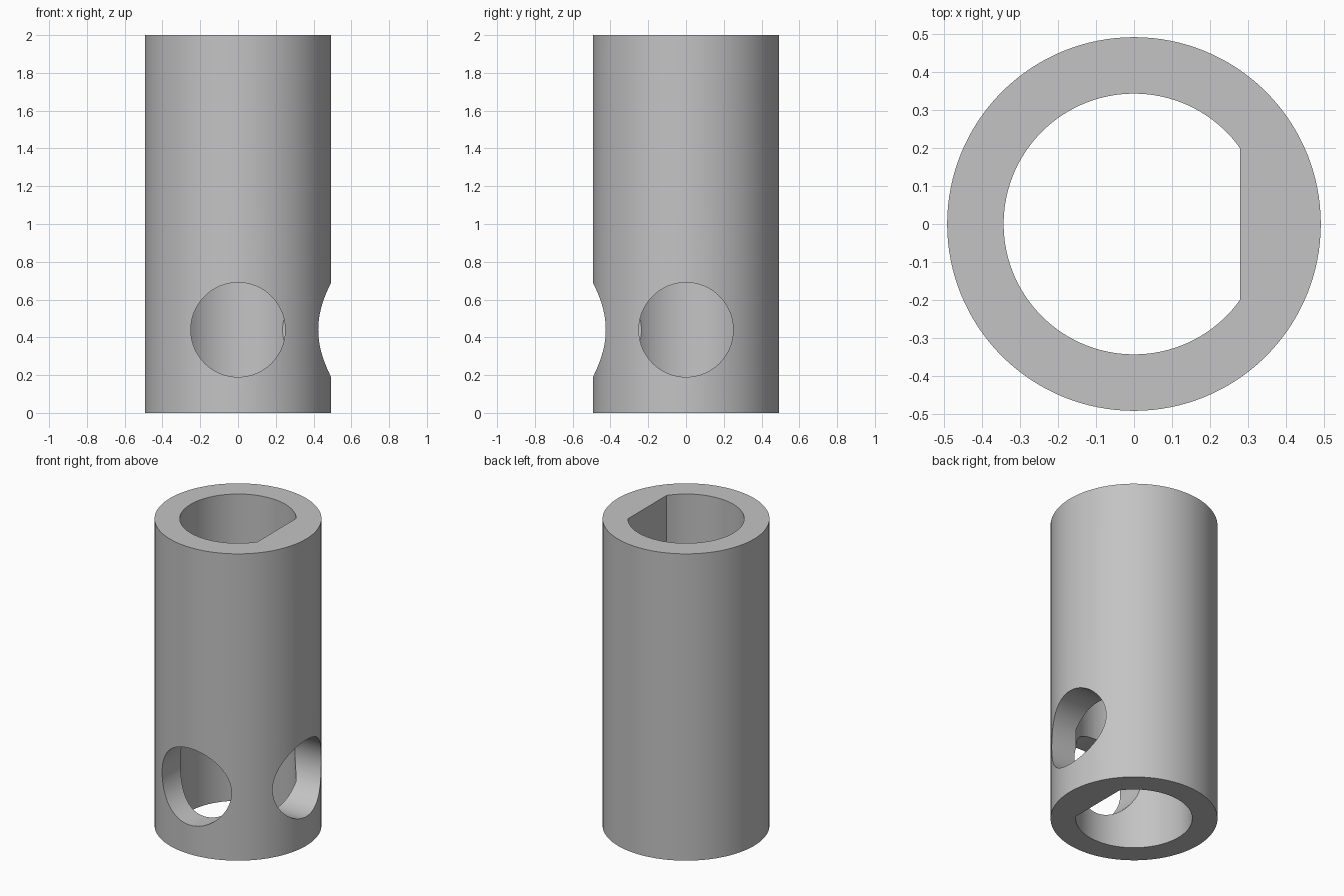
import bpy
import bmesh
import math
from mathutils import Matrix

cube = bpy.data.objects.get("Cube")
if cube:
    bpy.data.objects.remove(cube, do_unlink=True)

OUTER, BORE, FLAT, HEIGHT = 0.493, 0.344, 0.28, 2.0
HOLE_R, HOLE_Z = 0.25, 0.44

grey = bpy.data.materials.new("plain grey")
grey.use_nodes = True
colour = (0.55, 0.55, 0.55, 1)
grey.diffuse_color = colour
grey.node_tree.nodes["Principled BSDF"].inputs["Base Color"].default_value = colour


def arc(radius, start, end, steps):
    """Points on a circle from start to end angle, both included."""
    angles = [start + (end - start) * i / steps for i in range(steps + 1)]
    return [(radius * math.cos(a), radius * math.sin(a)) for a in angles]


def prism(name, outline, z0, z1, matrix=Matrix()):
    """Extrude a closed outline from z0 to z1, then place it."""
    bm = bmesh.new()
    base = bm.faces.new([bm.verts.new((x, y, z0)) for x, y in outline])
    top = bmesh.ops.extrude_face_region(bm, geom=[base])["geom"]
    moved = [v for v in top if isinstance(v, bmesh.types.BMVert)]
    bmesh.ops.translate(bm, verts=moved, vec=(0, 0, z1 - z0))
    bmesh.ops.recalc_face_normals(bm, faces=bm.faces)
    bm.transform(matrix)
    mesh = bpy.data.meshes.new(name)
    bm.to_mesh(mesh)
    bm.free()
    mesh.materials.append(grey)
    obj = bpy.data.objects.new(name, mesh)
    bpy.context.collection.objects.link(obj)
    return obj


# Outer tube body
tube = prism("tube", arc(OUTER, 0, 2 * math.pi, 128)[:-1], 0, HEIGHT)

# Bore with one flat side facing +x
half = math.acos(FLAT / BORE)
bore = prism("bore_cutter", arc(BORE, half, 2 * math.pi - half, 96), -0.1, HEIGHT + 0.1)

# Round cross holes through the front wall and the left wall
circle = arc(HOLE_R, 0, 2 * math.pi, 80)[:-1]
lift = Matrix.Translation((0, 0, HOLE_Z))
front_hole = prism("front_hole_cutter", circle, 0, 0.7,
                   lift @ Matrix.Rotation(math.pi / 2, 4, "X"))
left_hole = prism("left_hole_cutter", circle, 0, 0.7,
                  lift @ Matrix.Rotation(math.pi / 2, 4, "Y"))

# Cut the openings, then discard the cutters
bpy.ops.object.select_all(action="DESELECT")
bpy.context.view_layer.objects.active = tube
tube.select_set(True)
for cutter in (bore, front_hole, left_hole):
    cutter.hide_render = True
    mod = tube.modifiers.new(cutter.name, "BOOLEAN")
    mod.operation = "DIFFERENCE"
    mod.solver = "EXACT"
    mod.object = cutter
    bpy.ops.object.modifier_apply(modifier=mod.name)
    bpy.data.objects.remove(cutter, do_unlink=True)

bpy.ops.object.shade_smooth_by_angle(angle=math.radians(25))
